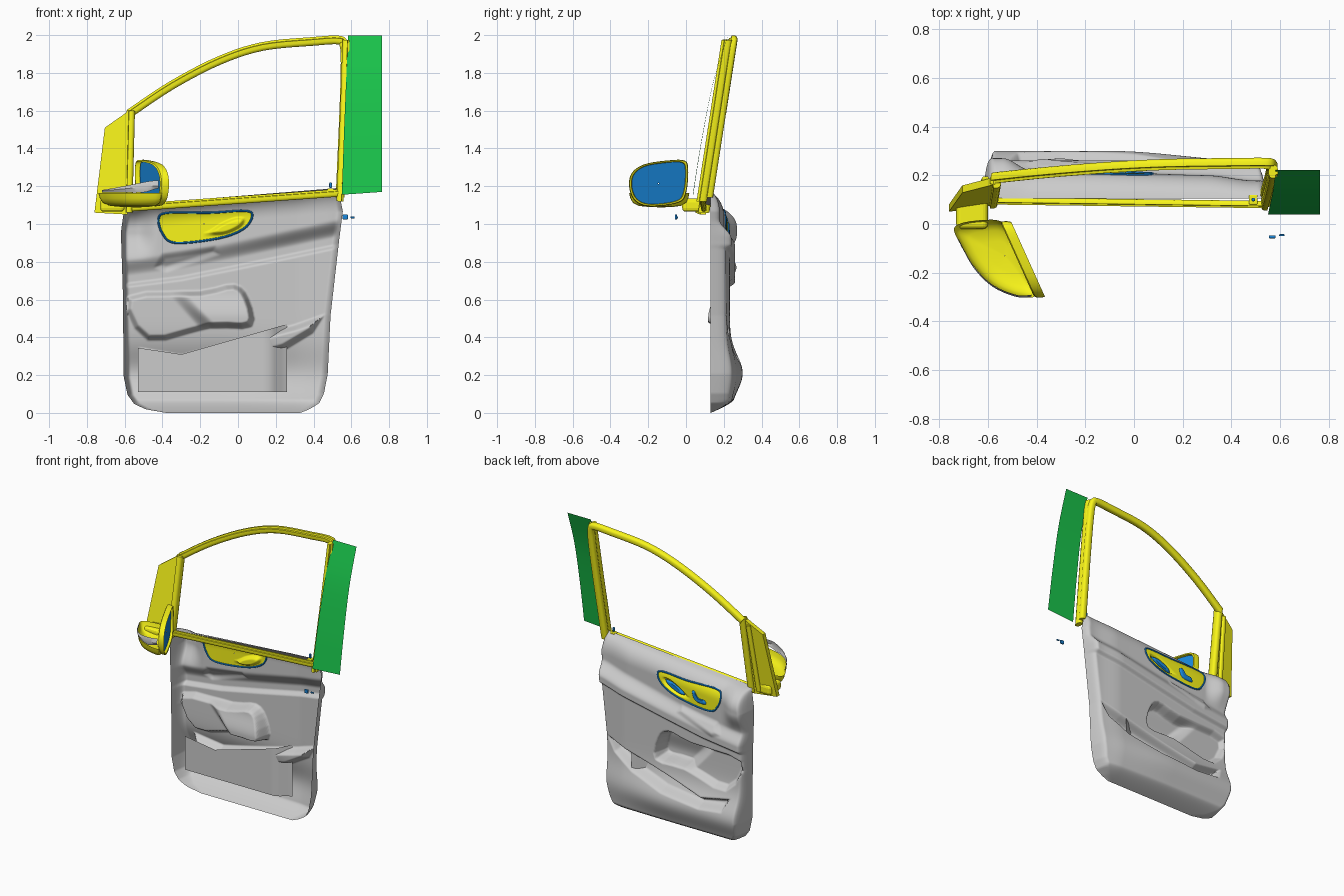
import bpy, bmesh, math
from mathutils import Vector as V

if "Cube" in bpy.data.objects:
    bpy.data.objects.remove(bpy.data.objects["Cube"])

def mat(name, c):
    m = bpy.data.materials.new(name)
    m.diffuse_color = (*c, 1)
    m.use_nodes = True
    m.node_tree.nodes["Principled BSDF"].inputs["Base Color"].default_value = m.diffuse_color
    return m
YEL, BLU, GRN = mat("yellow", (.95, .92, .01)), mat("blue", (.01, .24, .7)), mat("green", (.01, .55, .07))

def loft(name, rings, closed=True, caps=False, m=None, drop=None, angle=35):
    """Skin a list of equal-length point rows; drop(center) removes faces."""
    bm = bmesh.new()
    R = [[bm.verts.new(p) for p in r] for r in rings]
    n = len(R[0])
    for a, b in zip(R, R[1:]):
        for i in range(n if closed else n - 1):
            j = (i + 1) % n
            f = bm.faces.new((a[i], a[j], b[j], b[i]))
            if drop and drop(f.calc_center_median()):
                bm.faces.remove(f)
    if caps:
        bm.faces.new(R[0])
        bm.faces.new(R[-1])
    bmesh.ops.delete(bm, geom=[v for v in bm.verts if not v.link_faces], context='VERTS')
    bmesh.ops.recalc_face_normals(bm, faces=bm.faces)
    me = bpy.data.meshes.new(name)
    bm.to_mesh(me)
    bm.free()
    ob = bpy.data.objects.new(name, me)
    bpy.context.collection.objects.link(ob)
    if m:
        me.materials.append(m)
    bpy.ops.object.select_all(action='DESELECT')
    ob.select_set(True)
    bpy.context.view_layer.objects.active = ob
    bpy.ops.object.shade_smooth_by_angle(angle=math.radians(angle))
    return ob

def smooth(pts, closed=False, k=5):
    """Catmull-Rom through the points."""
    P = [V(p) for p in pts]
    n, out = len(P), []
    g = (lambda i: P[i % n]) if closed else (lambda i: P[max(0, min(n - 1, i))])
    for i in range(n if closed else n - 1):
        a, b, c, d = g(i - 1), g(i), g(i + 1), g(i + 2)
        for s in range(k):
            t = s / k
            out.append(.5 * (2 * b + (c - a) * t + (2 * a - 5 * b + 4 * c - d) * t * t + (3 * b - a - 3 * c + d) * t ** 3))
    return out if closed else out + [P[-1]]

def sweep(name, path, w, d, m=YEL):
    """Rounded trim section, w wide in the door plane and d deep in y."""
    prof = [(-.5, -.2), (-.38, -.42), (-.15, -.5), (.2, -.5), (.25, -.25), (.5, -.2), (.5, .2), (.38, .42), (.15, .5), (-.15, .5), (-.38, .42), (-.5, .2)]
    rings = []
    for i, p in enumerate(path):
        t = (path[min(i + 1, len(path) - 1)] - path[max(i - 1, 0)]).normalized()
        n = t.cross(V((0, 1, 0))).normalized()
        rings.append([p + n * a * w + V((0, b * d, 0)) for a, b in prof])
    return loft(name, rings, caps=True, m=m, angle=50)

def box(name, c, s, m=None, bev=.01):
    bpy.ops.mesh.primitive_cube_add(size=1, location=c)
    o = bpy.context.object
    o.name, o.scale = name, s
    bpy.ops.object.transform_apply(location=False, rotation=False)
    b = o.modifiers.new("bevel", 'BEVEL')
    b.width, b.segments = bev, 3
    if m:
        o.data.materials.append(m)
    return o

def step(a, b, x):
    t = max(0, min(1, (x - a) / (b - a)))
    return t * t * (3 - 2 * t)

def lerp(tab, z):
    for (a, u), (b, w) in zip(tab, tab[1:]):
        if z <= b:
            return u + (w - u) * (z - a) / (b - a)
    return tab[-1][1]

def depth_in(poly, x, z):
    """Distance inside a polygon, negative outside."""
    ins, best = False, 9
    for i, b in enumerate(poly):
        a = poly[i - 1]
        if (a[1] > z) != (b[1] > z) and x < (b[0] - a[0]) * (z - a[1]) / (b[1] - a[1]) + a[0]:
            ins = not ins
        dx, dz = b[0] - a[0], b[1] - a[1]
        t = max(0, min(1, ((x - a[0]) * dx + (z - a[1]) * dz) / (dx * dx + dz * dz)))
        best = min(best, math.hypot(x - a[0] - dx * t, z - a[1] - dz * t))
    return best if ins else -best

# ---- trim panel: height field with recesses
insert = smooth([(-.42, 1.03), (-.37, 1.06), (-.15, 1.06), (.04, 1.07), (.075, 1.04), (.03, .975), (-.1, .925), (-.33, .9), (-.4, .95)], True)
storage = [tuple(p) for p in smooth([(-.59, .62), (-.2, .65), (-.02, .685), (.06, .61), (.075, .455), (-.15, .445), (-.48, .38)], True, 3)]
lens = [(-.53, .35), (-.3, .31), (.3, .47), (.47, .53), (.4, .42), (.25, .33), (0, .26), (-.3, .23), (-.48, .25)]
pad = [(-.44, .77), (-.4, .84), (-.12, .88), (-.1, .84), (-.38, .75)]
LEFT = [(0, -.38), (.02, -.49), (.05, -.55), (.1, -.585), (.2, -.605), (.68, -.61), (1, -.62), (1.15, -.6)]
RIGHT = [(0, .33), (.02, .38), (.05, .43), (.1, .455), (.2, .475), (.5, .49), (.88, .535), (1.03, .555), (1.15, .53)]
CREASE = [(-.62, .67), (-.3, .71), (0, .77), (.55, .885)]
top = lambda x: 1.1 + .08 * (x + .6)

def height(x, z):
    c = lerp(CREASE, x)
    rear = step(-.4, .45, x)
    y = .232 + .068 * math.exp(-((z - .21) / .13) ** 2) * (1 - .6 * step(-.1, .5, x)) - .02 * step(.3, .5, x)
    # armrest ledge, then the upper sweep thinning to the rear
    y += .028 * step(c - .012, c + .015, z) * (1 - step(c + .05, c + .14, z))
    y += (-.012 - .022 * rear) * step(c + .05, c + .15, z)
    y += .05 * (1 - step(-.54, -.42, x)) * step(.8, .95, z)
    y += .015 * step(-.01, .03, depth_in(pad, x, z))
    ridge = -.13 - .9 * (z - .46)
    y -= (.045 + .07 * step(-.09, .02, x - ridge) * (1 - .5 * step(.5, .66, z))) * step(0, .035, depth_in(storage, x, z))
    y -= .065 * step(0, .04, depth_in(lens, x, z))
    t = max(0, min(1, (z - top(x) + .13) / .13))
    return .105 + (y - .105) * (1 - t ** 2.2) ** .6

rows, NX, NZ = [], 170, 180
for j in range(NZ + 1):
    zn = 1.15 * j / NZ
    l, r = lerp(LEFT, zn), lerp(RIGHT, zn)
    row = []
    for i in range(NX + 1):
        x = l + (r - l) * i / NX
        z = zn / 1.15 * top(x)
        e = min(1, min(x - l, r - x) / .04)
        b = min(1, z / .07)
        h = height(x, z)
        k = (1 - (1 - e) ** 3) * (1 - (1 - b) ** 1.6)
        lo = min(.13, h)
        row.append((x, lo + (h - lo) * k, z))
    rows.append(row)
loft("trim_panel", rows, closed=False, drop=lambda c: depth_in(insert, c.x, c.z) > .002, angle=65)

# pocket back sheet, its right edge curving toward the panel
loft("pocket_back", [[(x, .17 + .06 * step(.16, .26, x), .11 + (lerp([(-.53, .345), (-.3, .31), (.26, .47)], x) - .11) * v / 4)
     for x in [-.53 + .79 * i / 24 for i in range(25)]] for v in range(5)], closed=False)

# ---- handle insert with dished cup
cup = smooth([(-.15, .96), (-.1, 1), (-.02, 1.035), (.035, 1.03), (.02, .985), (-.06, .945), (-.13, .94)], True)

def patch(name, outline, off, m, dish=0, rise=0, n=30):
    c = sum(outline, V((0, 0))) / len(outline)
    rings = []
    for s in [1 - .99 * k / n for k in range(n + 1)]:
        ring = []
        for p in outline:
            q = c + (p - c) * s
            y = height(q.x, q.y) + off - dish * step(0, .02, depth_in(cup, q.x, q.y)) + rise * min(1, (1 - s) * 5)
            ring.append((q.x, y, q.y))
        rings.append(ring)
    return loft(name, rings, m=m, angle=60)

patch("handle_insert", insert, 0, YEL, dish=.03)
patch("door_lever", smooth([(-.13, .965), (-.04, 1.015), (.02, 1.02), (-.02, .985), (-.11, .95)], True), -.012, BLU, rise=.014, n=8)
patch("seat_switch", smooth([(-.31, .94), (-.3, .965), (-.25, .97), (-.22, 1.01), (-.2, 1), (-.22, .95), (-.27, .935)], True), .003, BLU, rise=.01, n=8)

# blue seam round the insert
seam = []
for i, p in enumerate(insert):
    n = (insert[(i + 1) % len(insert)] - insert[i - 1]).normalized()
    y = height(p.x, p.y)
    seam.append([(p.x + n.y * .006 * math.cos(a), y + .006 * math.sin(a), p.y - n.x * .006 * math.cos(a))
                 for a in [k * math.pi / 4 for k in range(8)]])
loft("insert_seam", seam + seam[:1], m=BLU)

# ---- window frame, leaning inward with height
lean = lambda x, z, o=0: V((x, .10 + .155 * (z - 1.1) + o, z))
arch = smooth([lean(x, z, .014) for x, z in [(-.575, 1.585), (-.35, 1.735), (-.1, 1.865), (.13, 1.94), (.4, 1.967), (.53, 1.974), (.56, 1.95),
               (.567, 1.85), (.56, 1.6), (.54, 1.14)]])
sweep("window_frame", arch, .046, .045)
sweep("rear_channel", smooth([lean(x, z, -.02) for x, z in [(.572, 1.975), (.56, 1.6), (.54, 1.12)]]), .038, .055)
sweep("front_pillar", [lean(-.582, 1.06), lean(-.568, 1.6)], .045, .06)
sweep("belt_strip", [V((-.59, .095, 1.085)), V((.54, .08, 1.165))], .04, .03)

# front quarter plate and inner rib
quarter = [(-.76, 1.06), (-.705, 1.51), (-.57, 1.605), (-.585, 1.05)]
loft("quarter_plate", [[lean(x, z, o + .15 * (x + .57)) for x, z in quarter] for o in (-.015, .015)], caps=True, m=YEL)
sweep("quarter_rib", [lean(-.64, 1.08, .012), lean(-.61, 1.56, .012)], .03, .025)

# rear window pane, gently curved
loft("rear_pane", [[p, (.763, p.y, p.z + .015 * (2 - p.z) / .85)] for p in
     smooth([(.55, .038, 1.155), (.56, .085, 1.45), (.572, .145, 1.75), (.582, .222, 1.997)])], closed=False, m=GRN)

# ---- mirror: frame, glass, lower shell, signal strip, foot
mo = smooth([(-.3, 1.2), (-.285, 1.27), (-.22, 1.315), (-.1, 1.335), (-.01, 1.335), (.01, 1.29), (0, 1.17), (-.04, 1.115), (-.19, 1.095), (-.27, 1.125)], True)

def mring(s, o):
    c = V((-.145, 1.215))
    return [(-.53 - .45 * q.x + o, q.x, q.y) for q in [c + (p - c) * s for p in mo]]
loft("mirror_frame", [mring(.94, -.015), mring(1, -.01), mring(1.01, .012), mring(.99, .03), mring(.93, .028), mring(.91, .008)], m=YEL)
loft("mirror_glass", [mring(s, .01) for s in (.93, .5, .02)], m=BLU)
plan = smooth([(-.735, -.01), (-.715, -.08), (-.66, -.17), (-.58, -.25), (-.47, -.295), (-.4, -.285), (-.46, -.14), (-.53, 0), (-.63, .015)], True)
pc = V((-.53, -.13))
loft("mirror_lower_shell", [[(*(pc + (p - pc) * s), z) for p in plan] for s, z in
     [(.01, 1.088), (.4, 1.09), (.7, 1.096), (.88, 1.112), (.96, 1.135), (1, 1.165)]], m=YEL)
sig = smooth([(-.72, -.06, 1.18), (-.66, -.17, 1.19), (-.58, -.25, 1.205), (-.48, -.292, 1.225), (-.42, -.29, 1.232)])
loft("signal_strip", [[p, (p.x, p.y - .008, (p.z + 1.172) / 2), (p.x, p.y, 1.168 + .02 * step(-.5, -.42, p.x))] for p in sig], closed=False)
box("mirror_foot", (-.665, .045, 1.1), (.13, .13, .07), YEL, .02)

# ---- small hardware
box("lock_base", (.49, .1, 1.175), (.035, .04, .025), YEL, .005)
box("lock_knob", (.49, .1, 1.205), (.014, .014, .03), BLU, .005)
box("latch_block", (.568, -.053, 1.037), (.028, .012, .026), BLU, .004)
box("latch_pin", (.607, -.046, 1.035), (.022, .008, .01), BLU, .003)
